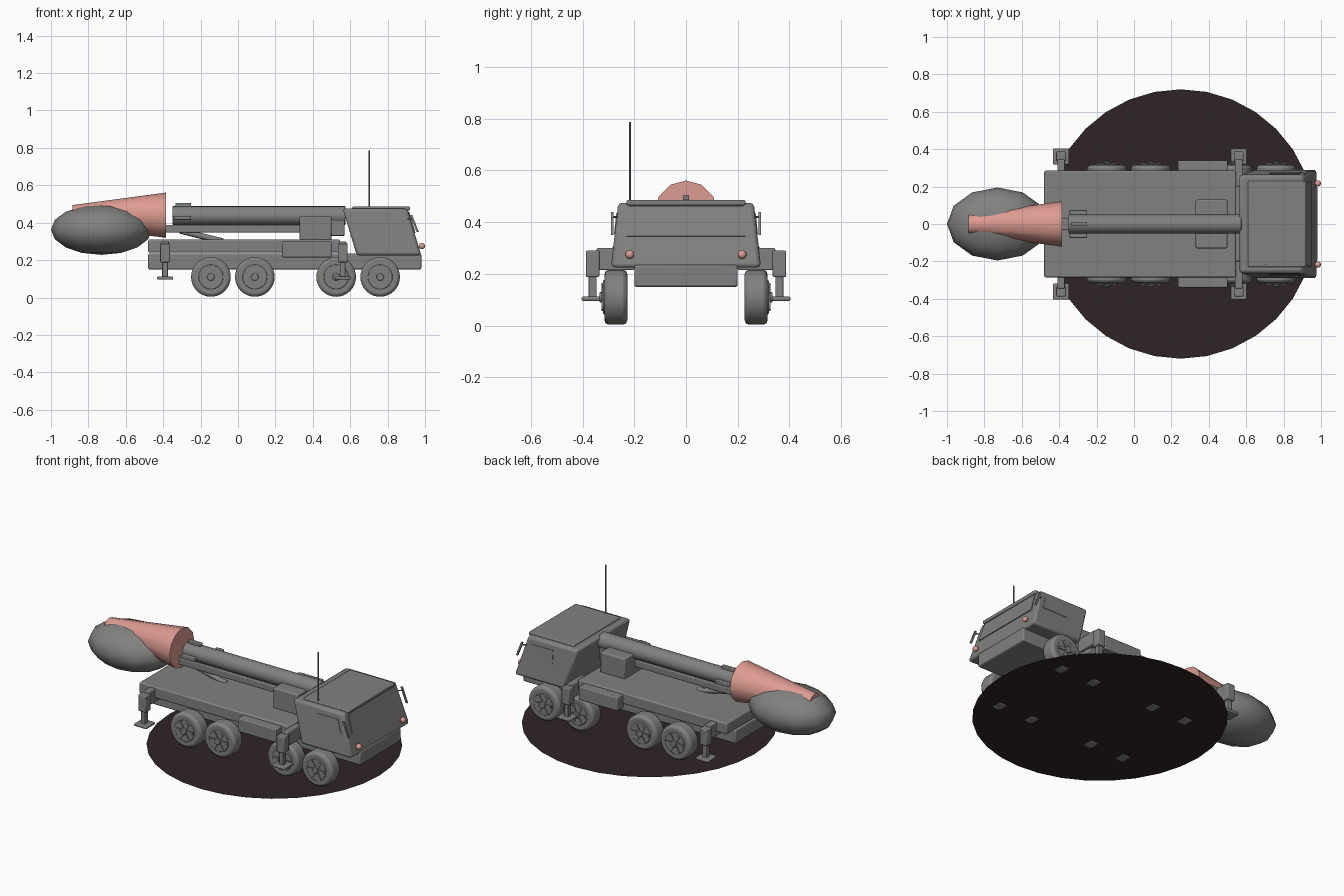
import bpy, bmesh, math
from mathutils import Vector, Matrix

if "Cube" in bpy.data.objects:
    bpy.data.objects.remove(bpy.data.objects["Cube"])


def material(name, rgb):
    m = bpy.data.materials.new(name)
    m.diffuse_color = (*rgb, 1)
    m.use_nodes = True
    m.node_tree.nodes["Principled BSDF"].inputs["Base Color"].default_value = m.diffuse_color
    return m


GREY = material("grey paint", (0.22, 0.22, 0.215))
SALMON = material("salmon", (0.72, 0.33, 0.28))
DARK = material("dark ground", (0.028, 0.018, 0.018))


def finish(bm, name, mat, bevel=0.0, smooth=True, segments=2):
    bmesh.ops.recalc_face_normals(bm, faces=bm.faces)
    me = bpy.data.meshes.new(name)
    bm.to_mesh(me)
    bm.free()
    me.materials.append(mat)
    ob = bpy.data.objects.new(name, me)
    bpy.context.collection.objects.link(ob)
    if bevel:
        mod = ob.modifiers.new("bevel", 'BEVEL')
        mod.width, mod.segments = bevel, segments
    if smooth:
        bpy.ops.object.select_all(action='DESELECT')
        ob.select_set(True)
        bpy.context.view_layer.objects.active = ob
        bpy.ops.object.shade_smooth_by_angle(angle=math.radians(35))
    return ob


def box(name, x, y, z, bevel=0.005, mat=GREY):
    """Box from (min, max) ranges."""
    bm = bmesh.new()
    bmesh.ops.create_cube(bm, size=1)
    for v in bm.verts:
        for i, r in enumerate((x, y, z)):
            v.co[i] = r[0] if v.co[i] < 0 else r[1]
    return finish(bm, name, mat, bevel)


def rod(name, a, b, r1, r2=None, sides=24, bevel=0.0, mat=GREY):
    """Cylinder or cone frustum between two points."""
    a, b = Vector(a), Vector(b)
    d = b - a
    rot = d.to_track_quat('Z', 'Y').to_matrix().to_4x4()
    bm = bmesh.new()
    bmesh.ops.create_cone(bm, cap_ends=True, segments=sides, radius1=r1,
                          radius2=r1 if r2 is None else r2, depth=d.length,
                          matrix=Matrix.Translation((a + b) / 2) @ rot)
    return finish(bm, name, mat, bevel)


def plate(name, corners, offset):
    """Thin slab extruded from a four-cornered outline."""
    bm = bmesh.new()
    offset = Vector(offset)
    f = bm.faces.new([bm.verts.new(Vector(c) - offset * 0.5) for c in corners])
    ext = bmesh.ops.extrude_face_region(bm, geom=[f])
    for v in ext["geom"]:
        if isinstance(v, bmesh.types.BMVert):
            v.co += offset * 1.5
    return finish(bm, name, GREY)


def ball(name, centre, radii, u, v, mat):
    bm = bmesh.new()
    bmesh.ops.create_uvsphere(bm, u_segments=u, v_segments=v, radius=1)
    for p in bm.verts:
        p.co = Vector([c + r * k for c, r, k in zip(centre, radii, p.co)])
    ob = finish(bm, name, mat, smooth=False)
    for p in ob.data.polygons:
        p.use_smooth = True
    return ob


# Ground disc
bm = bmesh.new()
bmesh.ops.create_circle(bm, cap_ends=True, segments=32, radius=0.72,
                        matrix=Matrix.Translation((0.25, 0, 0.008)))
finish(bm, "ground_disc", DARK, smooth=False)

# Chassis and deck
box("chassis", (-0.48, 0.98), (-0.2, 0.2), (0.15, 0.235), 0.008)
box("deck", (-0.48, 0.545), (-0.285, 0.285), (0.24, 0.31), 0.008)

# Cab: tapered box whose back leans out and front leans in toward the roof
bm = bmesh.new()
bmesh.ops.create_cube(bm, size=1)
for v in bm.verts:
    up, front = v.co.z > 0, v.co.x > 0
    v.co.y = math.copysign(0.262 if up else 0.29, v.co.y)
    v.co.x = (0.905 if up else 0.98) if front else (0.56 if up else 0.635)
    v.co.z = 0.475 if up else 0.225
finish(bm, "cab", GREY, 0.015)
box("roof_panel", (0.61, 0.92), (-0.23, 0.23), (0.465, 0.486), 0.006)


def front_x(z):
    return 0.98 - 0.3 * (z - 0.225)


def side_y(z):
    return 0.29 - 0.112 * (z - 0.225)


plate("windshield", [(front_x(z), y, z) for y, z in
      ((-0.23, 0.345), (0.23, 0.345), (0.22, 0.46), (-0.22, 0.46))], (0.005, 0, 0.0015))

for s in (-1, 1):
    # Side windows, mirrors, headlights
    plate("side_window", [(x, s * side_y(z), z) for x, z in
          ((0.725, 0.355), (0.90, 0.355), (0.875, 0.435), (0.725, 0.435))], (0, s * 0.003, 0))
    plate("mirror", [(x, s * 0.283, z) for x, z in
          ((0.955, 0.35), (0.967, 0.35), (0.932, 0.44), (0.92, 0.44))], (0, s * 0.006, 0))
    rod("mirror_arm", (0.90, s * 0.26, 0.42), (0.935, s * 0.283, 0.42), 0.004, sides=8)
    ball("headlight", (0.983, s * 0.217, 0.275), (0.017,) * 3, 16, 8, SALMON)

    # Side lockers
    box("side_locker", (0.235, 0.5), sorted((s * 0.27, s * 0.34)), (0.215, 0.3), 0.006)

    # Wheels with spoked hubs
    for x in (-0.145, 0.09, 0.525, 0.76):
        rod("tyre", (x, s * 0.227, 0.11), (x, s * 0.315, 0.11), 0.106, sides=32, bevel=0.016)
        rod("rim", (x, s * 0.25, 0.11), (x, s * 0.32, 0.11), 0.066, sides=32, bevel=0.003)
        rod("hub", (x, s * 0.25, 0.11), (x, s * 0.334, 0.11), 0.02, sides=16, bevel=0.003)
        for k in range(6):
            a = k * math.pi / 3
            d = Vector((math.cos(a), 0, math.sin(a)))
            c = Vector((x, s * 0.32, 0.11))
            w = Vector((-d.z, 0, d.x)) * 0.008
            plate("spoke", [c + d * 0.015 - w, c + d * 0.058 - w,
                            c + d * 0.058 + w, c + d * 0.015 + w], (0, s * 0.006, 0))

    # Outriggers
    for x in (-0.39, 0.56):
        box("outrigger_arm", (x - 0.02, x + 0.02), sorted((s * 0.2, s * 0.345)), (0.215, 0.3))
        box("outrigger_housing", (x - 0.026, x + 0.026), sorted((s * 0.335, s * 0.387)), (0.188, 0.29))
        box("outrigger_leg", (x - 0.015, x + 0.015), sorted((s * 0.346, s * 0.376)), (0.105, 0.2), 0.003)
        box("outrigger_foot", (x - 0.043, x + 0.043), sorted((s * 0.318, s * 0.404)), (0.096, 0.112))

# Antenna
rod("antenna", (0.703, -0.217, 0.46), (0.703, -0.217, 0.787), 0.004, sides=8)

# Launch tube with its rail, cradle, mount and strut
rod("tube", (-0.35, 0, 0.438), (0.575, 0, 0.438), 0.05, sides=24, bevel=0.004)
box("rail", (-0.39, 0.36), (-0.03, 0.03), (0.347, 0.388))
box("cradle", (0.33, 0.5), (-0.13, 0.13), (0.305, 0.435), 0.008)
box("rear_mount", (0.49, 0.57), (-0.04, 0.04), (0.33, 0.45))
rod("lift_strut", (-0.31, 0, 0.357), (-0.08, 0, 0.3), 0.016, sides=12)
for s in (-1, 1):
    box("side_lug", (-0.345, -0.25), sorted((s * 0.04, s * 0.075)), (0.415, 0.437), 0.004)
box("top_lug", (-0.335, -0.25), (-0.012, 0.012), (0.47, 0.505), 0.004)

# Flared cone and egg-shaped body at the tube end
rod("flare", (-0.885, 0, 0.44), (-0.385, 0, 0.44), 0.054, 0.121, sides=12, mat=SALMON)
ball("egg_body", (-0.73, 0, 0.363), (0.27, 0.195, 0.135), 12, 8, GREY)
